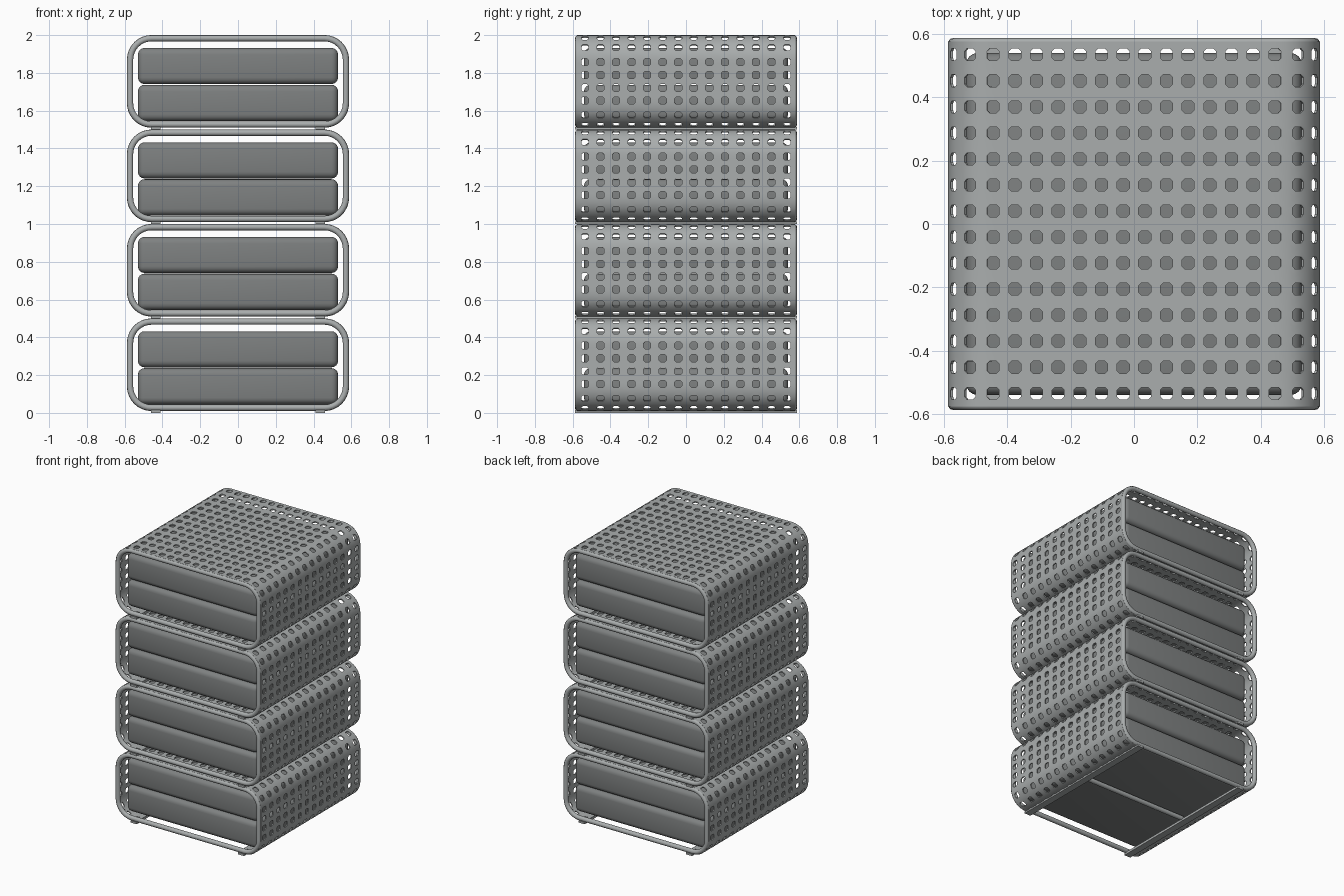
import bpy, bmesh, math
from mathutils import Vector

cube = bpy.data.objects.get("Cube")
if cube:
    bpy.data.objects.remove(cube)

# Tray cross-section: rounded rectangle measured along its perimeter from top centre
HALF_W, HALF_H, RADIUS = 0.588, 0.245, 0.13
FLAT, SIDE, ARC = HALF_W - RADIUS, HALF_H - RADIUS, RADIUS * math.pi / 2
DEPTH, TUBE, TIERS, PITCH = 0.588, 0.017, 4, 0.5
MID_Z = PITCH - HALF_H
ROW = 0.0823


def material(name, colour):
    m = bpy.data.materials.new(name)
    m.use_nodes = True
    m.diffuse_color = (*colour, 1)
    bsdf = m.node_tree.nodes["Principled BSDF"]
    bsdf.inputs["Base Color"].default_value = (*colour, 1)
    bsdf.inputs["Roughness"].default_value = 0.6
    return m


shell_grey = material("light grey metal", (0.40, 0.42, 0.42))
box_grey = material("dark grey", (0.21, 0.22, 0.22))


def section(s, inset=0.0):
    """Return x, z on the cross-section at perimeter distance s."""
    sign, d, r = (1 if s >= 0 else -1), abs(s), RADIUS - inset
    if d <= FLAT:
        x, z = d, SIDE + r
    elif d <= FLAT + ARC:
        a = (d - FLAT) / RADIUS
        x, z = FLAT + r * math.sin(a), SIDE + r * math.cos(a)
    elif d <= FLAT + ARC + 2 * SIDE:
        x, z = FLAT + r, SIDE - (d - FLAT - ARC)
    elif d <= FLAT + 2 * ARC + 2 * SIDE:
        a = (d - FLAT - ARC - 2 * SIDE) / RADIUS
        x, z = FLAT + r * math.cos(a), -SIDE - r * math.sin(a)
    else:
        x, z = 2 * FLAT + 2 * ARC + 2 * SIDE - d, -SIDE - r
    return sign * x, z


def finish(obj, mat, angle=40):
    """Apply modifiers and smooth the shading."""
    bpy.ops.object.select_all(action='DESELECT')
    obj.select_set(True)
    bpy.context.view_layer.objects.active = obj
    bpy.ops.object.convert(target='MESH')
    obj.data.materials.clear()
    obj.data.materials.append(mat)
    bpy.ops.object.shade_smooth_by_angle(angle=math.radians(angle))
    return obj


def add(name, data):
    obj = bpy.data.objects.new(name, data)
    bpy.context.collection.objects.link(obj)
    return obj


def tube(name, points, cyclic):
    curve = bpy.data.curves.new(name, 'CURVE')
    curve.dimensions = '3D'
    curve.bevel_depth = TUBE
    curve.bevel_resolution = 3
    curve.use_fill_caps = not cyclic
    line = curve.splines.new('POLY')
    line.points.add(len(points) - 1)
    for p, co in zip(line.points, points):
        p.co = (*co, 1)
    line.use_cyclic_u = cyclic
    return finish(add(name, curve), shell_grey, 60)


def rounded_box(name, low, high, bevel, mat):
    low, high = Vector(low), Vector(high)
    bm = bmesh.new()
    bmesh.ops.create_cube(bm, size=1)
    for v in bm.verts:
        v.co = Vector([c * s for c, s in zip(v.co, high - low)]) + (low + high) / 2
    if bevel:
        bmesh.ops.bevel(bm, geom=bm.edges[:], offset=bevel, segments=4,
                        profile=0.5, affect='EDGES')
    mesh = bpy.data.meshes.new(name)
    bm.to_mesh(mesh)
    bm.free()
    return finish(add(name, mesh), mat, 35)


# Perforated sheet: one cell per hole, wrapped round the cross-section
def perforated_shell(name):
    start_side, start_low = FLAT + ARC, FLAT + ARC + 2 * SIDE
    holes = [0.034 + 0.0685 * i for i in range(7)]
    holes += [FLAT + ARC * f for f in (0.31, 0.67)]
    holes += [start_side + SIDE + 0.068 * (i - 1.5) for i in range(4)]
    holes += [start_low + ARC * f for f in (0.33, 0.69)]
    holes.append(start_low + ARC + FLAT - holes[6])
    holes = [-h for h in reversed(holes)] + holes
    edges = [(a + b) / 2 for a, b in zip(holes, holes[1:])]
    edges = [holes[0] - 0.034] + edges + [holes[-1] + 0.034]
    rows = [ROW * (i - 6.5) for i in range(14)]
    half, cut = 0.019, 0.011
    bm = bmesh.new()

    def vert(s, y):
        x, z = section(s)
        return bm.verts.new((x, y, z))

    for i, s in enumerate(holes):
        for y in rows:
            lo, hi, b, t = edges[i], edges[i + 1], y - ROW / 2, y + ROW / 2
            outer = [vert(*p) for p in (
                (lo, b), (s - cut, b), (s + cut, b), (hi, b), (hi, y - cut), (hi, y + cut),
                (hi, t), (s + cut, t), (s - cut, t), (lo, t), (lo, y + cut), (lo, y - cut))]
            inner = [vert(s + u, y + v) for u, v in (
                (-cut, -half), (cut, -half), (half, -cut), (half, cut),
                (cut, half), (-cut, half), (-half, cut), (-half, -cut))]
            for k in range(4):
                o, n = 3 * k, 2 * k
                bm.faces.new((outer[o + 1], outer[o + 2], inner[n + 1], inner[n]))
                bm.faces.new((outer[o], outer[o + 1], inner[n], inner[n - 1], outer[o - 1]))
    bmesh.ops.remove_doubles(bm, verts=bm.verts[:], dist=0.0002)
    mesh = bpy.data.meshes.new(name)
    bm.to_mesh(mesh)
    bm.free()
    obj = add(name, mesh)
    solid = obj.modifiers.new("thickness", 'SOLIDIFY')
    solid.thickness = 0.008
    solid.offset = -1
    return finish(obj, shell_grey)


# Rim path: both rounded sides, closed by a straight bar underneath
def rim_path(y):
    half = [0] + [FLAT + ARC * i / 8 for i in range(9)]
    half += [FLAT + ARC + 2 * SIDE + ARC * i / 8 for i in range(9)]
    path = [-s for s in reversed(half[1:])] + half
    return [(x, y, z) for x, z in (section(s, TUBE) for s in path)]


# Parts of one tier, centred on the tray
bar_z = -HALF_H + TUBE
base = -MID_Z
parts = [
    perforated_shell("perforated_shell"),
    tube("front_rim", rim_path(TUBE - DEPTH), True),
    tube("back_rim", rim_path(DEPTH - TUBE), True),
    tube("middle_bar", [(-0.42, 0, bar_z), (0.42, 0, bar_z)], False),
    rounded_box("lower_box", (-0.53, -0.54, base + 0.045), (0.53, 0.54, base + 0.237),
                0.035, box_grey),
    rounded_box("upper_box", (-0.53, -0.54, base + 0.241), (0.53, 0.54, base + 0.432),
                0.035, box_grey),
]
for side, x in (("right", -0.435), ("left", 0.435)):
    parts.append(rounded_box(side + "_runner", (x - 0.025, -DEPTH, base),
                             (x + 0.025, DEPTH, base + 0.014), 0, shell_grey))

# Stack the tiers
for part in parts:
    part.location.z = MID_Z
    for tier in range(1, TIERS):
        copy = add(f"{part.name}_{tier + 1}", part.data)
        copy.location.z = MID_Z + tier * PITCH
